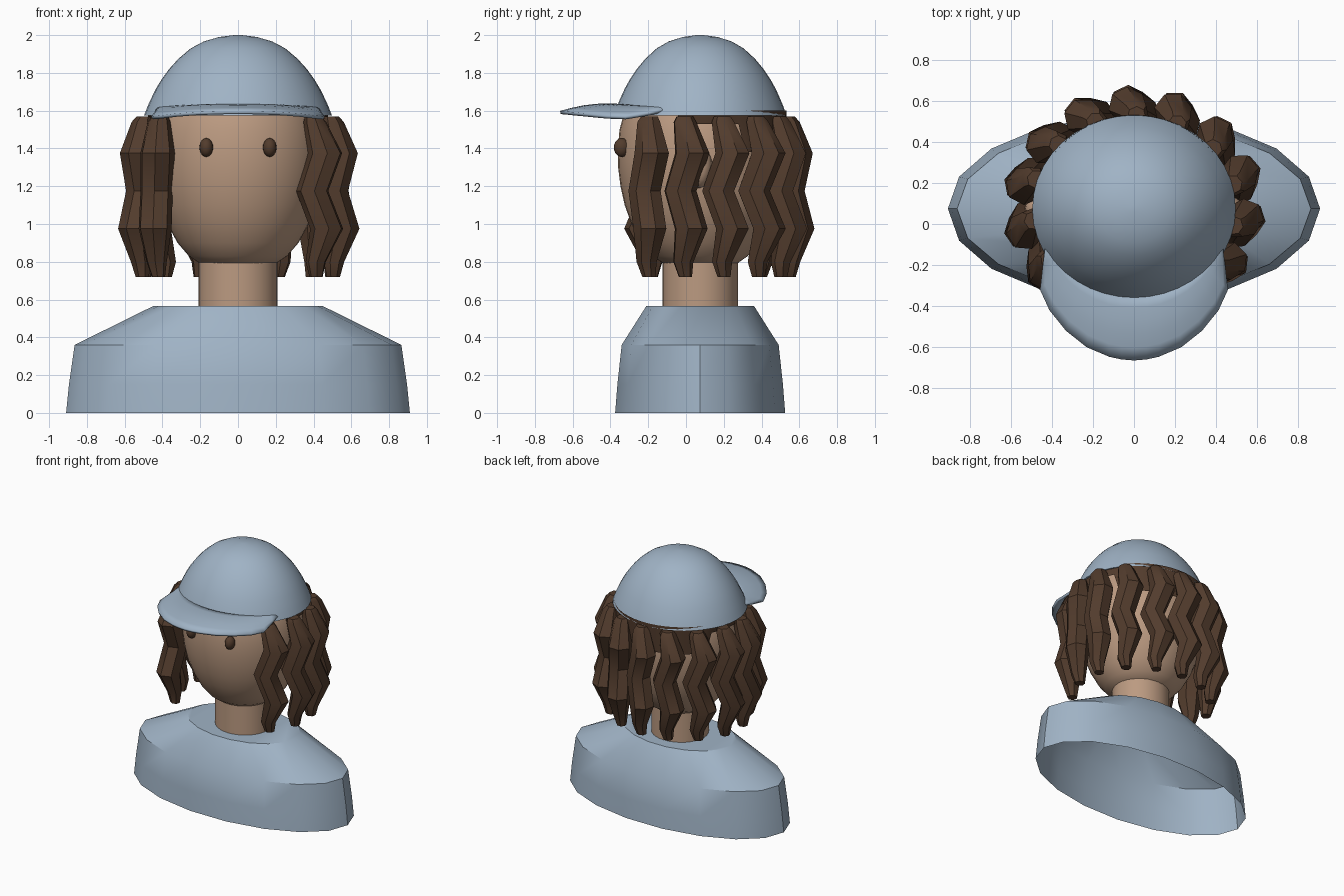
import bpy, bmesh, math
from mathutils import Vector

if "Cube" in bpy.data.objects:
    bpy.data.objects.remove(bpy.data.objects["Cube"])

CY = 0.075  # shared depth centre of head and shoulders


def material(name, rgb):
    m = bpy.data.materials.new(name)
    m.diffuse_color = (*rgb, 1)
    m.use_nodes = True
    m.node_tree.nodes["Principled BSDF"].inputs["Base Color"].default_value = m.diffuse_color
    return m


BLUE = material("dusty blue", (0.35, 0.45, 0.56))
SKIN = material("warm skin", (0.50, 0.325, 0.22))
BROWN = material("dark brown", (0.085, 0.045, 0.026))


def finish(name, bm, mat, angle=35):
    bmesh.ops.recalc_face_normals(bm, faces=bm.faces)
    me = bpy.data.meshes.new(name)
    bm.to_mesh(me)
    bm.free()
    me.materials.append(mat)
    ob = bpy.data.objects.new(name, me)
    bpy.context.collection.objects.link(ob)
    bpy.ops.object.select_all(action='DESELECT')
    ob.select_set(True)
    bpy.context.view_layer.objects.active = ob
    bpy.ops.object.shade_smooth_by_angle(angle=math.radians(angle))
    return ob


def loft(bm, rings, closed=True, cap_first=False, cap_last=False):
    """Skin a list of point rings with quads."""
    loops = [[bm.verts.new(p) for p in r] for r in rings]
    n = len(loops[0])
    for a, b in zip(loops, loops[1:]):
        for i in range(n if closed else n - 1):
            j = (i + 1) % n
            bm.faces.new((a[i], a[j], b[j], b[i]))
    if cap_first:
        bm.faces.new(loops[0])
    if cap_last:
        bm.faces.new(loops[-1])


def ring(rx, ry, z, n, cy=CY):
    return [(rx * math.cos(math.tau * i / n), cy + ry * math.sin(math.tau * i / n), z)
            for i in range(n)]


def lathe(name, profile, n, mat, caps=(False, False), angle=35):
    bm = bmesh.new()
    loft(bm, [ring(rx, ry, z, n) for rx, ry, z in profile], True, *caps)
    return finish(name, bm, mat, angle)


def ellipsoid(name, loc, size, mat, u=16, v=10):
    bm = bmesh.new()
    bmesh.ops.create_uvsphere(bm, u_segments=u, v_segments=v, radius=1)
    bmesh.ops.scale(bm, vec=size, verts=bm.verts)
    bmesh.ops.translate(bm, vec=loc, verts=bm.verts)
    return finish(name, bm, mat)


# Shoulders, open underneath
lathe("shoulders", [(0.91, 0.457, 0), (0.895, 0.445, 0.15), (0.865, 0.422, 0.36),
                    (0.45, 0.29, 0.565)], 18, BLUE, (False, True), 30)

# Neck
lathe("neck", [(0.21, 0.2, 0.52), (0.21, 0.2, 0.85)], 32, SKIN, (True, True))

# Egg-shaped head
head = [(0.02, 0.765), (0.13, 0.772), (0.2, 0.79), (0.26, 0.83), (0.32, 0.9), (0.375, 1.0),
        (0.412, 1.1), (0.435, 1.2), (0.448, 1.3), (0.45, 1.4), (0.44, 1.5), (0.412, 1.6),
        (0.35, 1.7), (0.24, 1.8), (0.04, 1.88)]
lathe("head", [(r, r * 0.97, z) for r, z in head], 40, SKIN, (True, True), 60)

for s, side in ((-1, "left"), (1, "right")):
    ellipsoid(side + "_eye", (s * 0.168, -0.34, 1.405), (0.036, 0.042, 0.05), BROWN)
    ellipsoid(side + "_ear", (s * 0.455, 0.07, 1.3), (0.08, 0.07, 0.11), SKIN)

# Cap crown
crown = [(0.45, 1.585), (0.497, 1.575), (0.48, 1.62), (0.462, 1.66), (0.435, 1.715), (0.405, 1.765),
         (0.365, 1.82), (0.315, 1.875), (0.25, 1.93), (0.18, 1.967), (0.1, 1.99), (0.02, 2.0)]
lathe("cap_crown", [(r, r * 0.92, z) for r, z in crown], 40, BLUE, (False, True), 50)

# Curved cap brim, half outline mirrored in x
half = [(0.06, -0.66, 1.59), (0.12, -0.647, 1.589), (0.23, -0.6, 1.584), (0.33, -0.52, 1.576),
        (0.41, -0.42, 1.566), (0.455, -0.32, 1.562), (0.44, -0.2, 1.58), (0.428, -0.11, 1.6)]
outer = [(-x, y, z) for x, y, z in reversed(half)] + [(0, -0.665, 1.59)] + half
rows = []
for k, p in enumerate(outer):
    a = math.radians(66) * (k - len(half)) / len(half)
    inner = Vector((0.45 * math.sin(a), CY - 0.42 * math.cos(a), 1.627 - 0.015 * math.sin(a) ** 2))
    row = []
    for i in range(6):
        t = i / 5
        q = inner.lerp(Vector(p), t)
        q.z += 0.016 * math.sin(math.pi * t) * math.cos(a)
        row.append(q)
    rows.append(row)
bm = bmesh.new()
loft(bm, rows, closed=False)
brim = finish("cap_brim", bm, BLUE, 50)
mod = brim.modifiers.new("thickness", 'SOLIDIFY')
mod.thickness = 0.018
mod.offset = 0

# Scalp hair under the cap: short at the sides, longer at the back
N = 40
rows = []
for i in range(N + 1):
    a = math.radians(-15 + 210 * i / N)
    low = 1.38 if math.sin(a) > 0.5 else 1.53
    col = []
    for k in range(5):
        t = k / 4
        r = 0.482 - 0.012 * t
        col.append((r * math.cos(a), CY + r * 0.95 * math.sin(a), 1.6 + (low - 1.6) * t))
    rows.append(col)
bm = bmesh.new()
loft(bm, rows, closed=False)
finish("scalp_hair", bm, BROWN, 50)


# Wavy hair locks: seven-sided zigzag tubes
def lock(name, x, y, phase):
    out = Vector((x, y - CY, 0)).normalized()
    tan = Vector((-out.y, out.x, 0))
    # height, radius, outward sway, sideways sway
    path = [(1.57, 0.045, -0.035, 0.35), (1.54, 0.062, -0.025, 0.3), (1.4, 0.094, 0.012, -0.9),
            (1.2, 0.088, -0.025, 1.0), (1.0, 0.09, 0.025, -0.8), (0.8, 0.055, -0.015, 0.5),
            (0.72, 0.036, -0.02, 0.2)]
    rings = []
    for z, r, o, s in path:
        zz = z + (0.025 * phase if 0.9 < z < 1.5 else 0)
        c = Vector((x, y, zz)) + out * o + tan * (0.036 * s * phase)
        rings.append([c + r * (out * math.cos(math.tau * i / 7) + tan * math.sin(math.tau * i / 7))
                      for i in range(7)])
    b = bmesh.new()
    loft(b, rings, True, True, True)
    finish(name, b, BROWN, 40)


spots = [(0.435, -0.2), (0.525, 0.0), (0.515, 0.215), (0.405, 0.4), (0.215, 0.525)]
for n, (x, y) in enumerate(spots, 1):
    lock(f"right_lock_{n}", x, y, -1)
    lock(f"left_lock_{n}", -x, y, -1)
lock("back_lock", 0, 0.565, -1)
